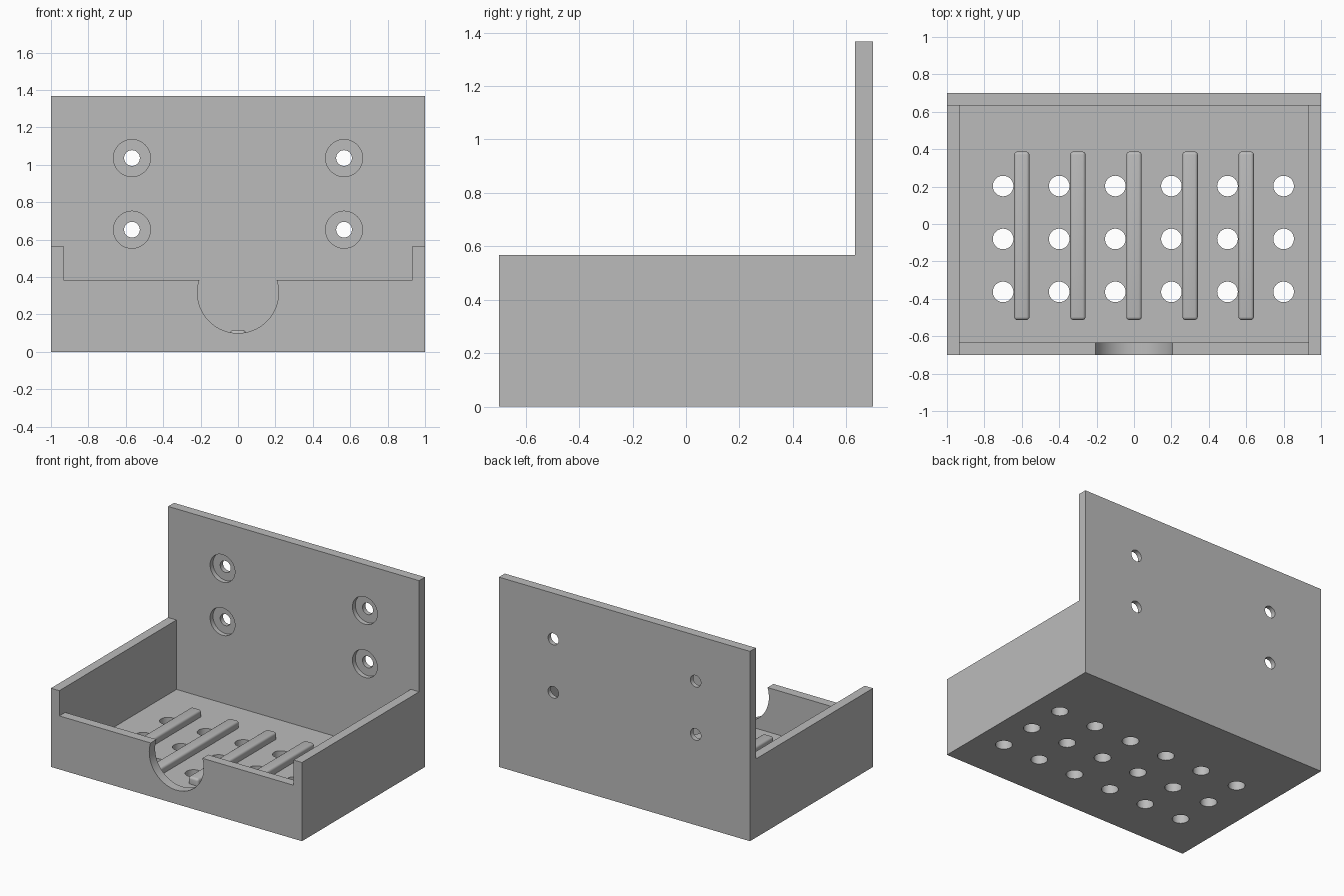
import bpy, math

if "Cube" in bpy.data.objects:
    bpy.data.objects.remove(bpy.data.objects["Cube"])

T = 1 / 15  # wall thickness

grey = bpy.data.materials.new("grey_plastic")
grey.diffuse_color = (0.5, 0.5, 0.5, 1)
grey.use_nodes = True
grey.node_tree.nodes["Principled BSDF"].inputs["Base Color"].default_value = grey.diffuse_color


def box(name, x, y, z):
    """Box from (min, max) ranges."""
    r = (x, y, z)
    bpy.ops.mesh.primitive_cube_add(size=1, location=[(a + b) / 2 for a, b in r])
    o = bpy.context.object
    o.name = name
    o.scale = [b - a for a, b in r]
    bpy.ops.object.transform_apply(location=True, rotation=True, scale=True)
    o.data.materials.append(grey)
    return o


def cylinder(name, radius, depth, loc, along_y=False, sides=48):
    bpy.ops.mesh.primitive_cylinder_add(
        vertices=sides, radius=radius, depth=depth, location=loc,
        rotation=(math.pi / 2 if along_y else 0, 0, 0))
    o = bpy.context.object
    o.name = name
    o.data.materials.append(grey)
    return o


def cut(target, cutters):
    """Subtract every cutter from the target, then remove the cutters."""
    for c in cutters:
        c.hide_render = True
        m = target.modifiers.new("cut", 'BOOLEAN')
        m.operation, m.solver, m.object = 'DIFFERENCE', 'EXACT', c
        bpy.context.view_layer.objects.active = target
        bpy.ops.object.modifier_apply(modifier=m.name)
    for c in cutters:
        bpy.data.objects.remove(c)


# Tray body: one block, hollowed, with the space above the walls cut away
body = box("tray_with_back_plate", (-1, 1), (-0.7, 0.7), (0, 41 / 30))
cutters = [
    box("upper_space", (-1.2, 1.2), (-0.9, 0.7 - T), (17 / 30, 1.6)),
    box("tray_hollow", (-1 + T, 1 - T), (-0.7 + T, 0.7 - T), (T, 1.5)),
    box("low_front", (-1 + T, 1 - T), (-0.9, -0.5), (0.385, 1.5)),
    cylinder("front_notch", 0.217, 0.3, (0, -0.7, 0.317), True, 96),
]

# Drain holes in the floor
for i in range(6):
    for y in (0.203, -0.08, -0.363):
        cutters.append(cylinder("drain_hole", 0.055, 0.3, (-0.7 + 0.3 * i, y, 0)))

# Counterbored screw holes in the back plate
for x in (-0.567, 0.567):
    for z in (0.653, 1.036):
        cutters.append(cylinder("screw_recess", 0.099, 0.2, (x, 0.7 - T / 2 - 0.1, z), True))
        cutters.append(cylinder("screw_hole", 0.042, 0.4, (x, 0.7, z), True))
cut(body, cutters)

# Raised ribs with rounded edges
ribs = []
for i in range(5):
    x = -0.6 + 0.3 * i
    rib = box("floor_rib", (x - 0.041, x + 0.041), (-0.513, 0.387), (T - 0.03, 0.117))
    b = rib.modifiers.new("round", 'BEVEL')
    b.width, b.segments = 0.0167, 4
    bpy.ops.object.modifier_apply(modifier=b.name)
    ribs.append(rib)

# Smooth round surfaces, keep hard edges
for o in [body] + ribs:
    bpy.ops.object.select_all(action='DESELECT')
    o.select_set(True)
    bpy.context.view_layer.objects.active = o
    bpy.ops.object.shade_smooth_by_angle(angle=math.radians(30))
